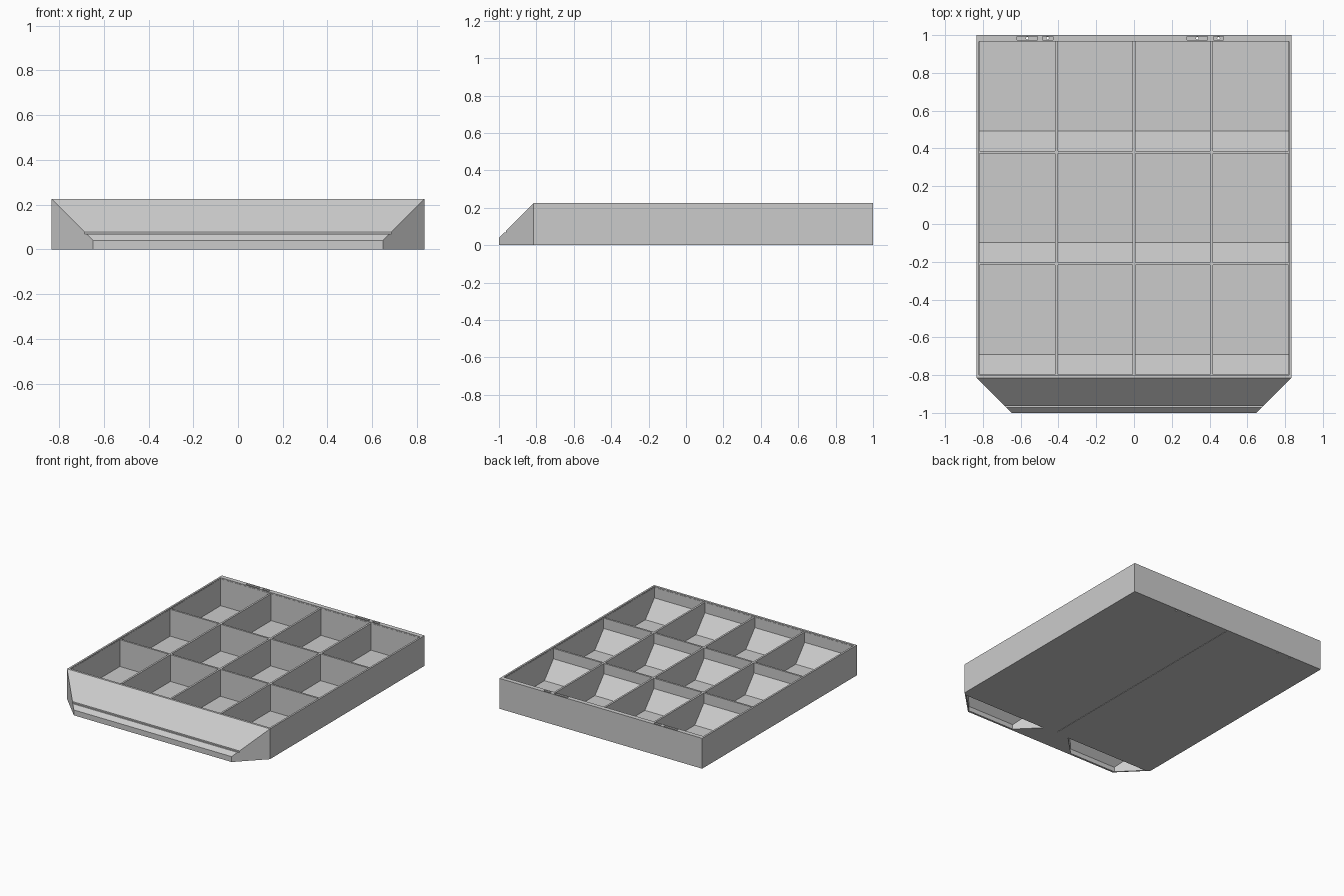
import bpy, bmesh, math
from mathutils import Vector

if "Cube" in bpy.data.objects:
    bpy.data.objects.remove(bpy.data.objects["Cube"])

grey = bpy.data.materials.new("light grey")
grey.diffuse_color = (0.6, 0.6, 0.6, 1)
grey.use_nodes = True
grey.node_tree.nodes["Principled BSDF"].inputs["Base Color"].default_value = grey.diffuse_color

W, FRONT, NOSE, TOP, FLOOR = 0.833, -1.0, -0.815, 0.225, 0.018


def add_prism(bm, profile, x0, x1):
    """Extrude a (y, z) profile from x0 to x1."""
    face = bm.faces.new([bm.verts.new((x0, y, z)) for y, z in profile])
    ext = bmesh.ops.extrude_face_region(bm, geom=[face])
    verts = [g for g in ext["geom"] if isinstance(g, bmesh.types.BMVert)]
    bmesh.ops.translate(bm, verts=verts, vec=(x1 - x0, 0, 0))


def add_box(bm, x0, x1, y0, y1, z0, z1):
    add_prism(bm, [(y0, z0), (y1, z0), (y1, z1), (y0, z1)], x0, x1)


def chamfer(bm, x, y, side):
    """Slice off a front corner with a vertical 45 degree plane through (x, y)."""
    cut = bmesh.ops.bisect_plane(
        bm, geom=bm.verts[:] + bm.edges[:] + bm.faces[:], plane_co=(x, y, 0),
        plane_no=Vector((side, -1, 0)).normalized(), clear_outer=True)
    edges = [g for g in cut["geom_cut"] if isinstance(g, bmesh.types.BMEdge)]
    bmesh.ops.holes_fill(bm, edges=edges, sides=0)


def finish(name, bm):
    bmesh.ops.recalc_face_normals(bm, faces=bm.faces[:])
    mesh = bpy.data.meshes.new(name)
    bm.to_mesh(mesh)
    bm.free()
    mesh.materials.append(grey)
    obj = bpy.data.objects.new(name, mesh)
    bpy.context.collection.objects.link(obj)
    return obj


# Tray body with a sloped nose, a fine notch across it and chamfered corners
bm = bmesh.new()
add_prism(bm, [(1, 0), (1, TOP), (NOSE, TOP), (-0.962, 0.078), (-0.962, 0.068),
               (-0.972, 0.068), (FRONT, 0.04), (FRONT, 0)], -W, W)
for s in (-1, 1):
    chamfer(bm, s * W, NOSE, s)
tray = finish("tray", bm)

cutters = []

# Twelve compartments, each with a scooping ramp at its front
bm = bmesh.new()
columns = [(-0.818, -0.417), (-0.403, -0.007), (0.007, 0.403), (0.417, 0.818)]
rows = [(-0.797, -0.217), (-0.203, 0.373), (0.387, 0.965)]
for x0, x1 in columns:
    for y0, y1 in rows:
        add_prism(bm, [(y0, 0.25), (y0, 0.14), (y0 + 0.105, FLOOR),
                       (y1, FLOOR), (y1, 0.25)], x0, x1)
cutters.append(finish("compartment_cutter", bm))

# Rim step, so the dividers sit just below the rim
bm = bmesh.new()
add_box(bm, -0.8195, 0.8195, -0.7985, 0.9665, 0.217, 0.26)
cutters.append(finish("rim_cutter", bm))

# Two hollows under the nose, mirrored
for s in (-1, 1):
    bm = bmesh.new()
    xa, xb = sorted((s * 0.11, s * 0.80))
    add_prism(bm, [(-0.835, -0.02), (-0.835, 0.185), (-0.985, 0.035),
                   (-0.985, -0.02)], xa, xb)
    chamfer(bm, xa, -0.835, -1)
    chamfer(bm, xb, -0.835, 1)
    cutters.append(finish("nose_hollow_cutter", bm))

# Slots in the back rim
slots = [(-0.62, -0.51), (-0.485, -0.43), (0.28, 0.39), (0.42, 0.475)]
bm = bmesh.new()
for x0, x1 in slots:
    add_box(bm, x0, x1, 0.975, 0.993, 0.205, 0.25)
cutters.append(finish("slot_cutter", bm))

# Small holes from the slots down through the back wall
bm = bmesh.new()
for x0, x1 in slots:
    start = len(bm.verts)
    hole = bmesh.ops.create_cone(bm, cap_ends=True, segments=12, radius1=0.007,
                                 radius2=0.007, depth=0.4)
    bmesh.ops.translate(bm, verts=hole["verts"], vec=((x0 + x1) / 2, 0.984, 0.1))
cutters.append(finish("hole_cutter", bm))

# Hairline groove along the middle of the underside
bm = bmesh.new()
add_box(bm, -0.0015, 0.0015, -0.82, 0.99, -0.02, 0.004)
cutters.append(finish("groove_cutter", bm))

# Carve the tray and discard the cutters
for c in cutters:
    mod = tray.modifiers.new(c.name, "BOOLEAN")
    mod.operation, mod.solver, mod.object = "DIFFERENCE", "EXACT", c
bpy.context.view_layer.update()
graph = bpy.context.evaluated_depsgraph_get()
carved = bpy.data.meshes.new_from_object(tray.evaluated_get(graph))
tray.modifiers.clear()
tray.data = carved
for c in cutters:
    bpy.data.objects.remove(c)
